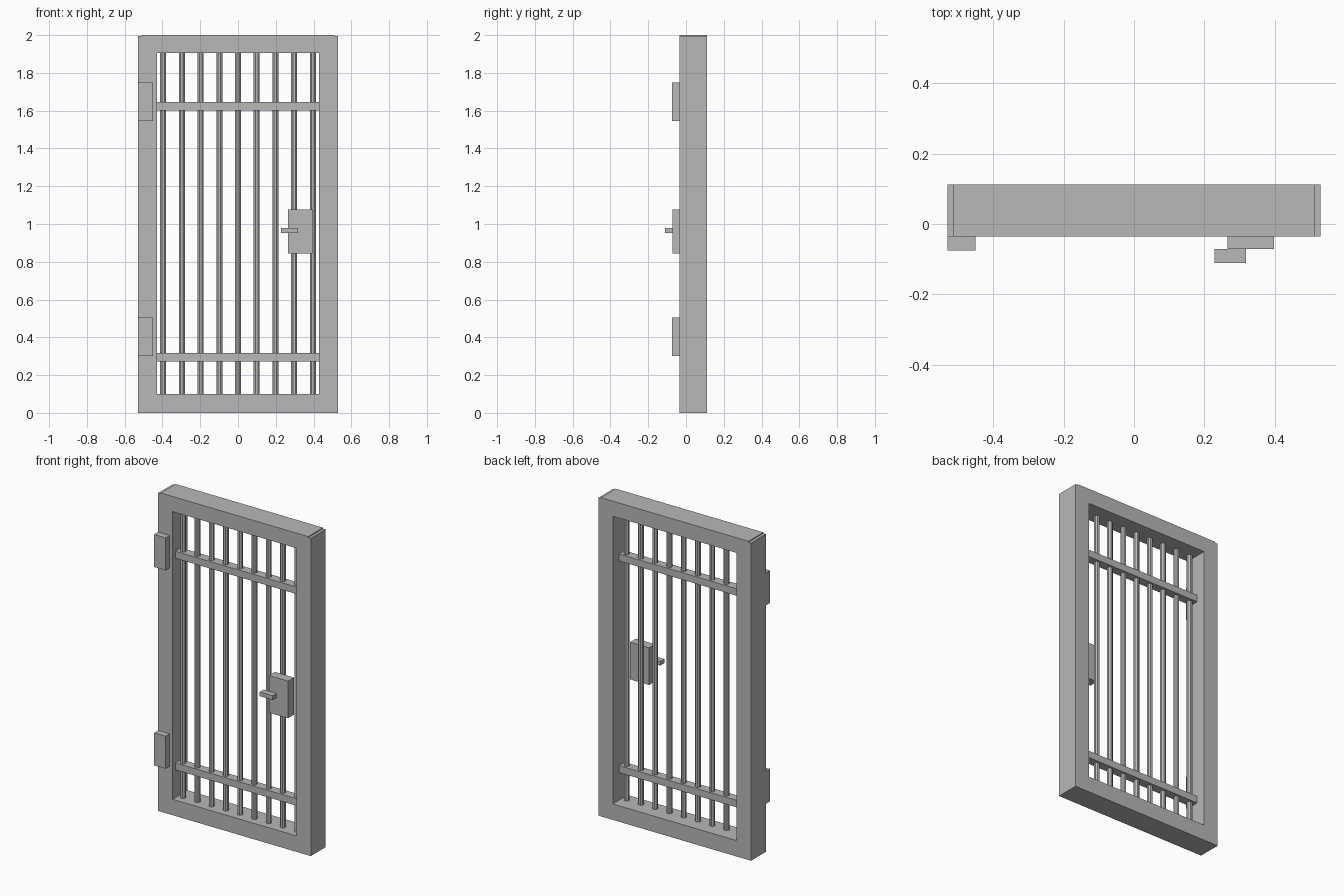
import bpy
import bmesh
import math
from mathutils import Matrix

cube = bpy.data.objects.get("Cube")
if cube:
    bpy.data.objects.remove(cube, do_unlink=True)

GREY = (0.48, 0.48, 0.48, 1)
steel = bpy.data.materials.new("steel_grey")
steel.use_nodes = True
steel.diffuse_color = GREY
steel.node_tree.nodes["Principled BSDF"].inputs["Base Color"].default_value = GREY


def finish(name, bm):
    mesh = bpy.data.meshes.new(name)
    bm.to_mesh(mesh)
    bm.free()
    mesh.materials.append(steel)
    obj = bpy.data.objects.new(name, mesh)
    bpy.context.collection.objects.link(obj)
    return obj


def box(name, x, y, z):
    """Box from (min, max) ranges along each axis."""
    bm = bmesh.new()
    centre = [sum(r) / 2 for r in (x, y, z)]
    size = [r[1] - r[0] for r in (x, y, z)]
    bmesh.ops.create_cube(bm, size=1, matrix=Matrix.LocRotScale(centre, None, size))
    return finish(name, bm)


def rod(name, x, y, bottom, top, radius):
    """Upright eight-sided bar."""
    bm = bmesh.new()
    place = Matrix.Translation((x, y, (bottom + top) / 2)) @ Matrix.Rotation(math.pi / 8, 4, "Z")
    bmesh.ops.create_cone(bm, cap_ends=True, segments=8, radius1=radius,
                          radius2=radius, depth=top - bottom, matrix=place)
    return finish(name, bm)


# Outer frame: the top rail stands slightly proud of the posts
DEPTH = (-0.035, 0.112)
box("left_post", (0.43, 0.53), DEPTH, (0, 1.994))
box("right_post", (-0.53, -0.43), DEPTH, (0, 1.994))
box("top_rail", (-0.512, 0.512), DEPTH, (1.905, 2))
box("bottom_rail", (-0.512, 0.512), DEPTH, (0, 0.1))

# Upright bars
BAR_Y = 0.022
for i in range(9):
    rod(f"upright_bar_{i + 1}", (i - 4) * 0.099, BAR_Y, 0.09, 1.915, 0.017)

# Cross bars threaded by the uprights
for name, z in (("lower_cross_bar", 0.295), ("upper_cross_bar", 1.623)):
    box(name, (-0.433, 0.433), (BAR_Y - 0.028, BAR_Y + 0.028), (z - 0.022, z + 0.022))

# Hinge blocks
for name, z in (("lower_hinge", 0.403), ("upper_hinge", 1.648)):
    box(name, (-0.53, -0.45), (-0.075, -0.03), (z - 0.102, z + 0.102))

# Lock and handle
box("lock_box", (0.265, 0.397), (-0.071, -0.012), (0.843, 1.076))
box("handle", (0.228, 0.318), (-0.111, -0.071), (0.952, 0.978))
